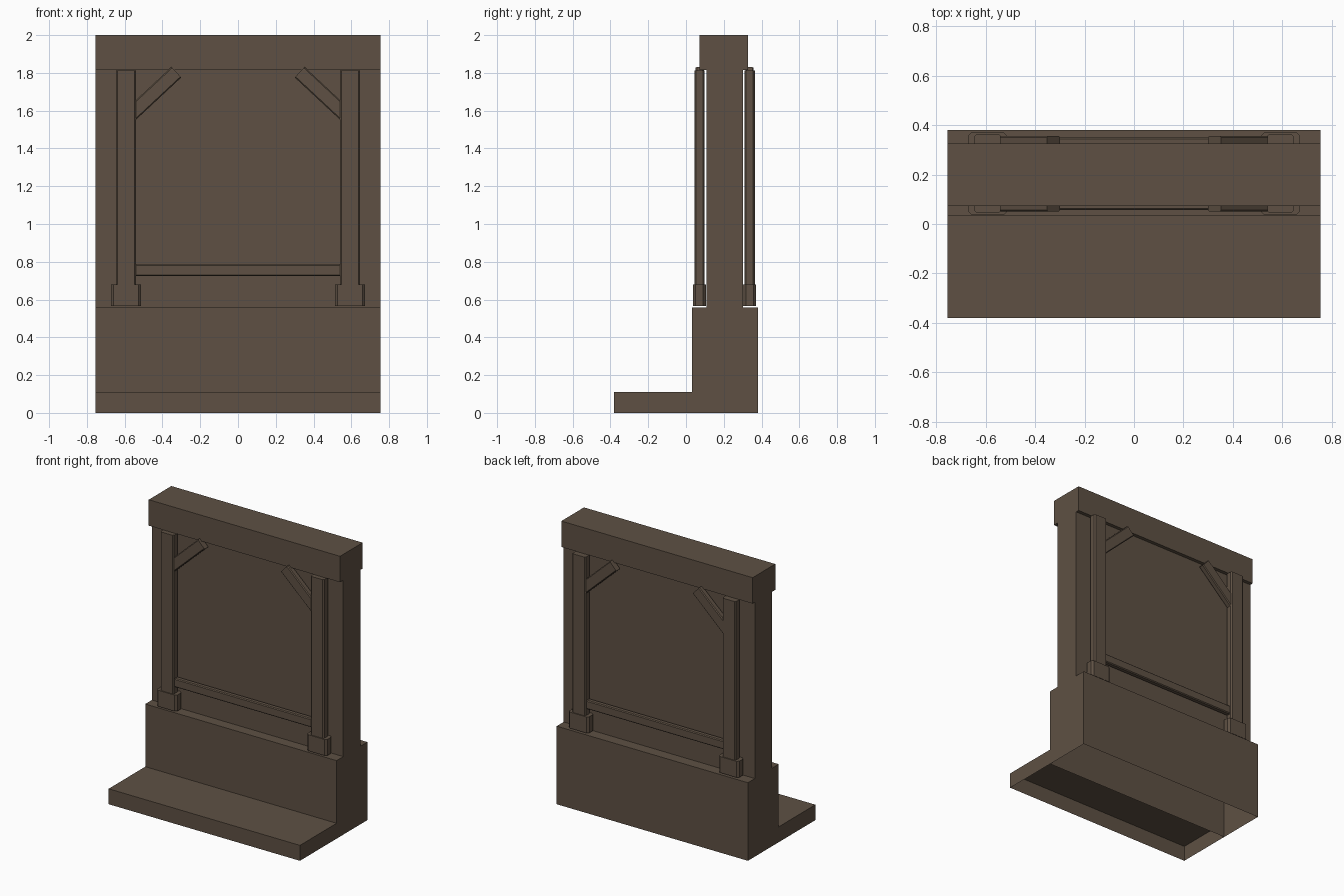
import bpy, bmesh, math
from mathutils import Matrix, Vector

if "Cube" in bpy.data.objects:
    bpy.data.objects.remove(bpy.data.objects["Cube"])

timber = bpy.data.materials.new("dark brown")
timber.diffuse_color = (0.112, 0.081, 0.057, 1.0)
timber.use_nodes = True
timber.node_tree.nodes["Principled BSDF"].inputs["Base Color"].default_value = timber.diffuse_color

MID_Y = 0.204  # middle of the wall thickness


def finish(name, bm):
    mesh = bpy.data.meshes.new(name)
    bm.to_mesh(mesh)
    bm.free()
    mesh.materials.append(timber)
    obj = bpy.data.objects.new(name, mesh)
    bpy.context.collection.objects.link(obj)
    return obj


def box(name, x, y, z, chamfer=0.0, axis=2, open_bottom=False, tilt=0.0):
    """Box from (min, max) ranges; chamfers the edges running along one axis."""
    bm = bmesh.new()
    bmesh.ops.create_cube(bm, size=1)
    size = [r[1] - r[0] for r in (x, y, z)]
    centre = Vector([(r[0] + r[1]) / 2 for r in (x, y, z)])
    bmesh.ops.scale(bm, vec=size, verts=bm.verts)
    if chamfer:
        edges = [e for e in bm.edges
                 if abs((e.verts[0].co - e.verts[1].co)[axis]) > 1e-5]
        bmesh.ops.bevel(bm, geom=edges, offset=chamfer, segments=1,
                        affect='EDGES', profile=0.5)
    if open_bottom:
        bm.normal_update()
        low = [f for f in bm.faces if f.normal.z < -0.9]
        bmesh.ops.delete(bm, geom=low, context='FACES_ONLY')
    bm.transform(Matrix.Translation(centre) @ Matrix.Rotation(tilt, 4, 'Y'))
    return finish(name, bm)


# Masonry: hollow step and plinth, wall panel, top beam
W = (-0.755, 0.755)
box("step", W, (-0.38, 0.033), (0, 0.11), open_bottom=True)
box("plinth", W, (0.033, 0.38), (0, 0.557), open_bottom=True)
box("wall_panel", W, (0.108, 0.302), (0.55, 1.82))
box("top_beam", W, (0.072, 0.327), (1.815, 2.0))

# Timber frame on both faces of the wall
for face, s in (("front", -1), ("back", 1)):
    def depth(inner, outer):
        return tuple(sorted((MID_Y + s * inner, MID_Y + s * outer)))

    box(face + "_rail", (-0.56, 0.56), depth(0.11, 0.147), (0.725, 0.787),
        chamfer=0.006, axis=0)
    for side, m in (("left", -1), ("right", 1)):
        def span(a, b):
            return tuple(sorted((m * a, m * b)))

        tag = face + "_" + side
        box(tag + "_post", span(0.54, 0.645), depth(0.105, 0.16),
            (0.60, 1.812), chamfer=0.008)
        box(tag + "_foot", span(0.513, 0.672), depth(0.099, 0.167),
            (0.565, 0.68), chamfer=0.014)
        # Diagonal brace, its lower end buried in the post
        cx, cz = m * 0.447, 1.691
        box(tag + "_brace", (cx - 0.165, cx + 0.165), depth(0.11, 0.153),
            (cz - 0.038, cz + 0.038), chamfer=0.006, axis=0,
            tilt=m * math.radians(43))
